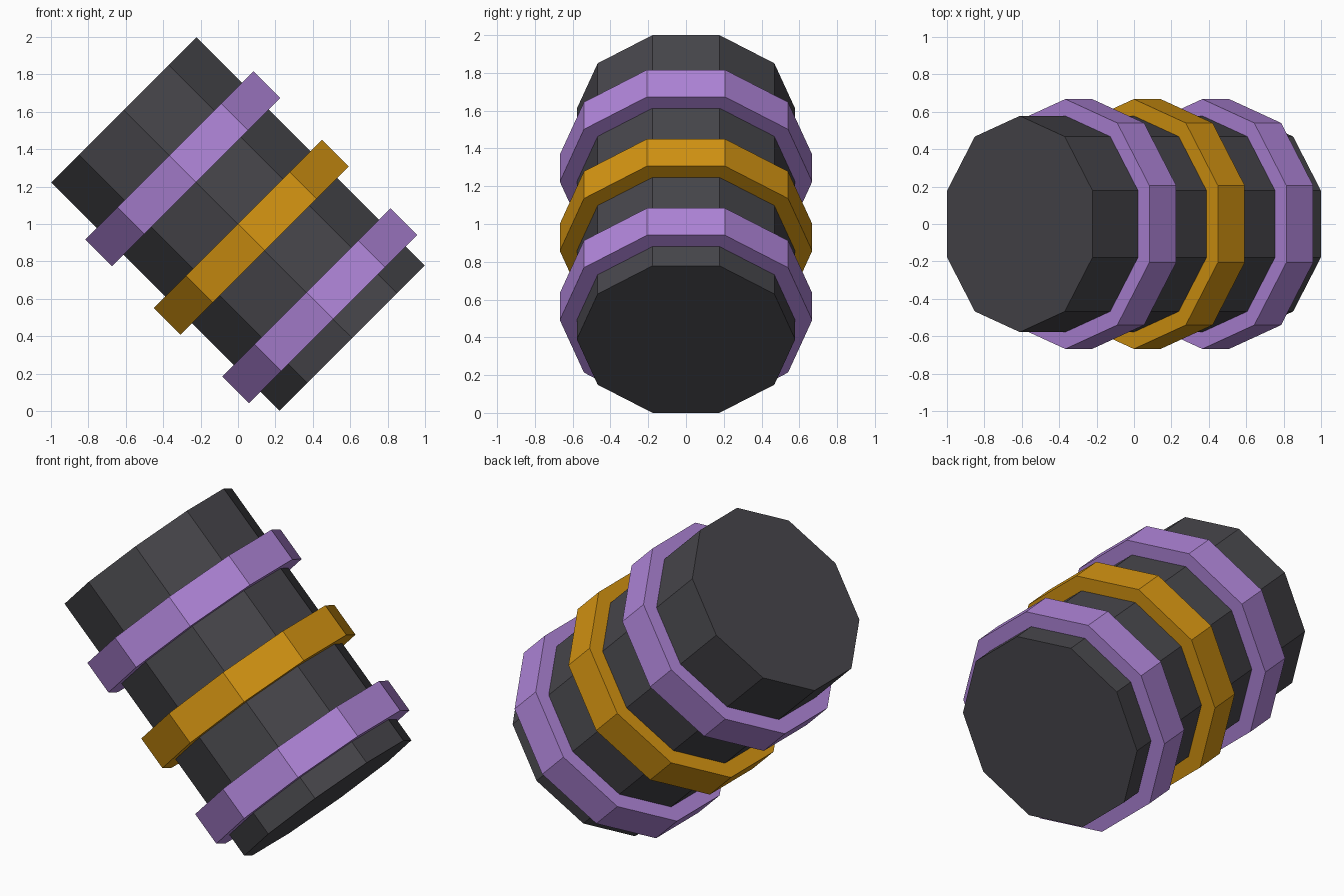
import bpy
import math
from mathutils import Vector

if "Cube" in bpy.data.objects:
    bpy.data.objects.remove(bpy.data.objects["Cube"])

TILT = math.radians(135)
AXIS = Vector((1, 0, -1)).normalized()
CENTRE = Vector((0, 0, 1))


def material(name, rgb):
    m = bpy.data.materials.new(name)
    m.diffuse_color = (*rgb, 1)
    m.use_nodes = True
    m.node_tree.nodes["Principled BSDF"].inputs["Base Color"].default_value = m.diffuse_color
    return m


charcoal = material("charcoal", (0.063, 0.061, 0.070))
purple = material("purple", (0.434, 0.235, 0.694))
gold = material("gold", (0.658, 0.296, 0.006))


def drum(name, radius, length, offset, mat):
    """Ten-sided flat-faced cylinder placed along the tilted axis."""
    bpy.ops.mesh.primitive_cylinder_add(
        vertices=10, radius=radius, depth=length,
        location=CENTRE + AXIS * offset, rotation=(0, TILT, 0))
    ob = bpy.context.object
    ob.name = name
    ob.data.materials.append(mat)
    return ob


# Main barrel
drum("barrel", 0.578, 1.727, 0, charcoal)

# Raised bands, evenly spaced
for name, offset, mat in (("upper_band", -0.418, purple),
                          ("middle_band", 0.10, gold),
                          ("lower_band", 0.618, purple)):
    drum(name, 0.668, 0.203, offset, mat)
